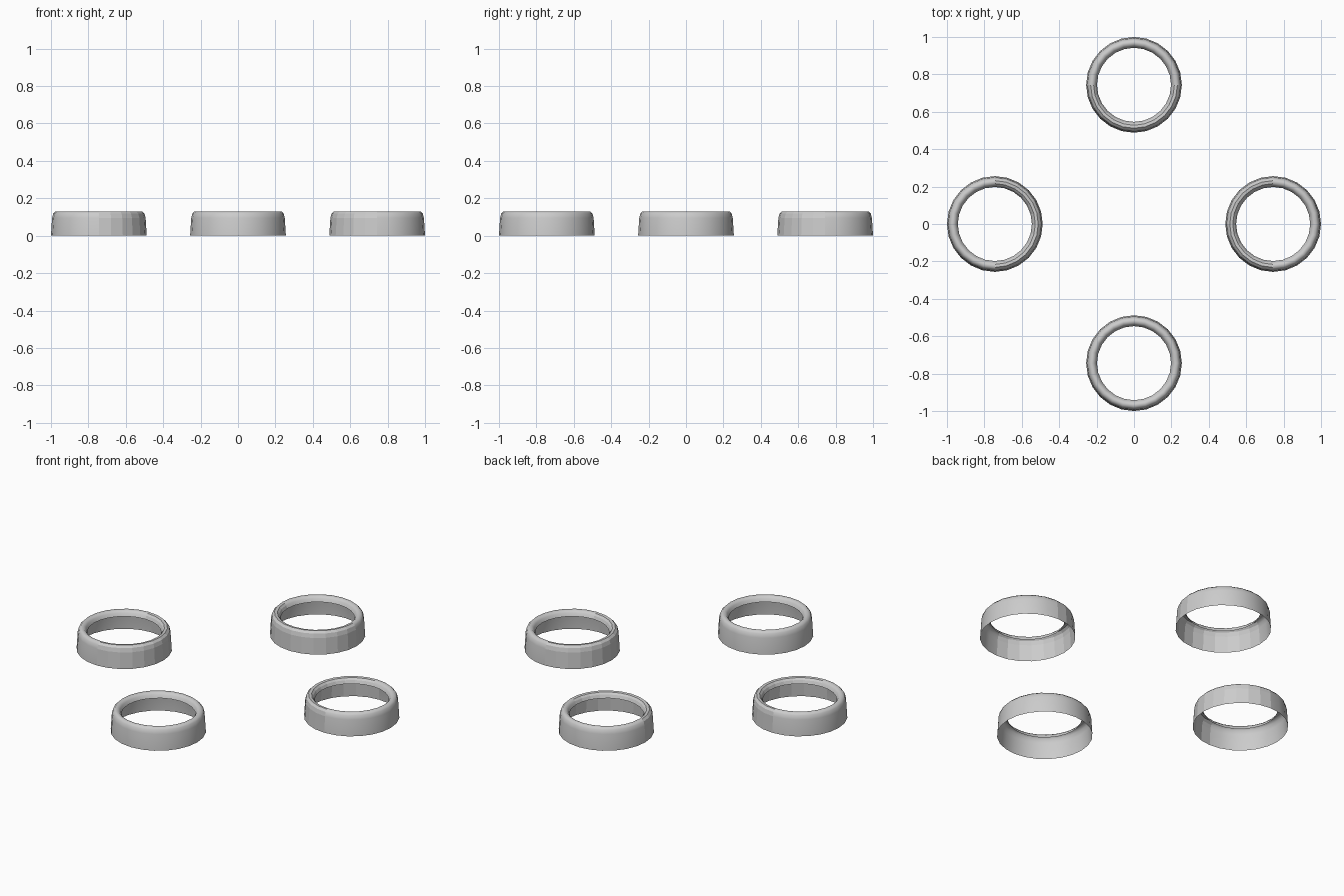
import bpy, bmesh, math
from mathutils import Vector

cube = bpy.data.objects.get("Cube")
if cube:
    bpy.data.objects.remove(cube)

grey = bpy.data.materials.new("light_grey")
grey.use_nodes = True
grey.diffuse_color = (0.6, 0.6, 0.6, 1)
grey.node_tree.nodes["Principled BSDF"].inputs["Base Color"].default_value = (0.6, 0.6, 0.6, 1)

SIDES = 24
# Open-bottomed shell: outer wall, rounded shoulder, flat rim, short inner lip
PROFILE = [(0.256, 0), (0.25, 0.095), (0.244, 0.118), (0.232, 0.13),
           (0.216, 0.128), (0.206, 0.118), (0.198, 0.1)]


def ring(name, center, faceted):
    bm = bmesh.new()
    loops = []
    for r, z in PROFILE:
        angles = [math.tau * i / SIDES for i in range(SIDES)]
        loops.append([bm.verts.new((r * math.cos(a), r * math.sin(a), z)) for a in angles])
    inward = -Vector(center).normalized()
    for low, high in zip(loops, loops[1:]):
        for i in range(SIDES):
            j = (i + 1) % SIDES
            face = bm.faces.new((low[i], low[j], high[j], high[i]))
            # The half turned to the middle of the set stays flat faced
            face.smooth = not (faceted and face.calc_center_median().dot(inward) > 0)
    mesh = bpy.data.meshes.new(name)
    bm.to_mesh(mesh)
    bm.free()
    mesh.materials.append(grey)
    obj = bpy.data.objects.new(name, mesh)
    obj.location = center
    bpy.context.collection.objects.link(obj)


D = 0.744
ring("front_ring", (0, -D, 0), False)
ring("back_ring", (0, D, 0), True)
ring("right_ring", (-D, 0, 0), True)
ring("left_ring", (D, 0, 0), True)
